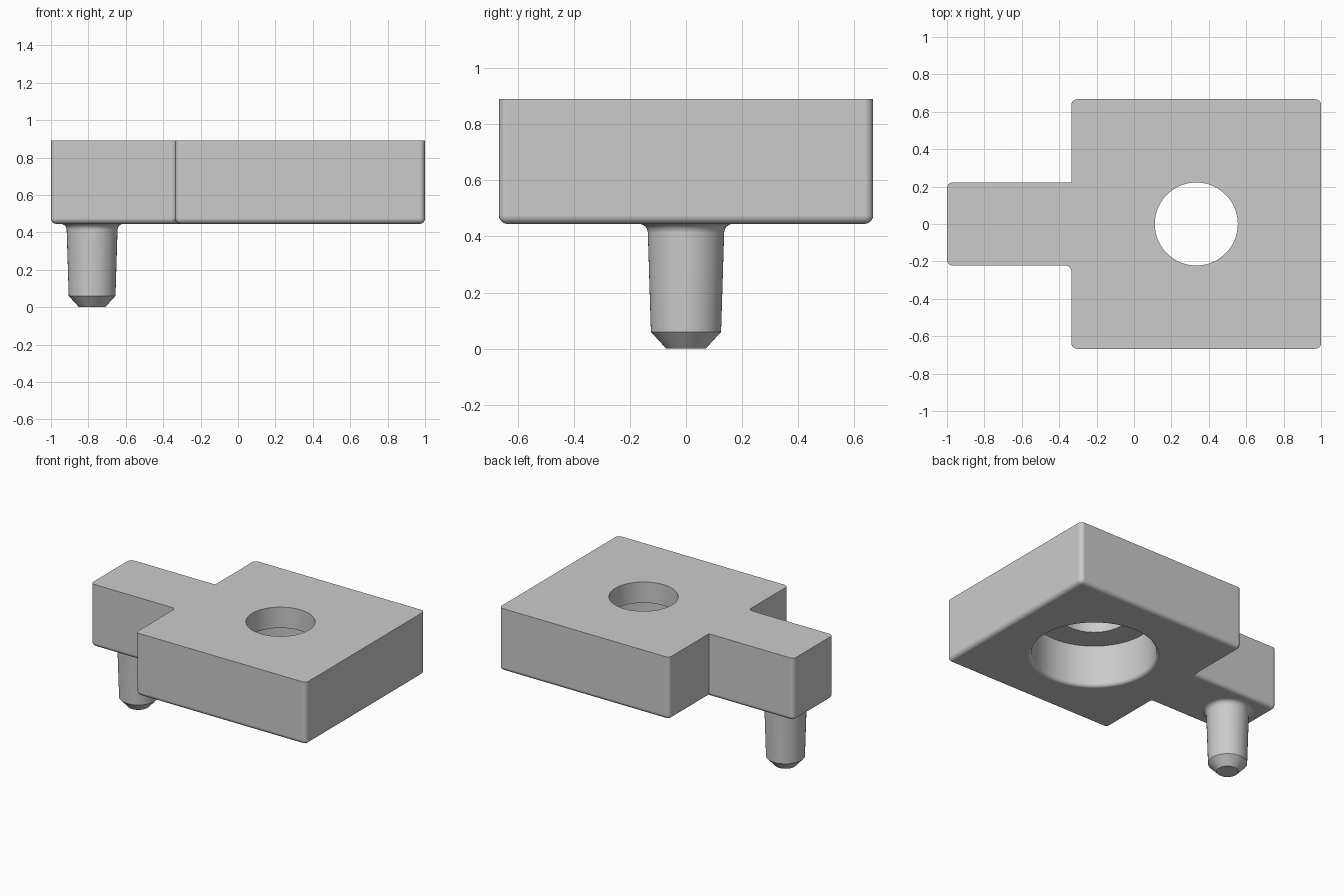
import bpy, bmesh, math

if "Cube" in bpy.data.objects:
    bpy.data.objects.remove(bpy.data.objects["Cube"])

BOTTOM, TOP = 0.445, 0.89
ROUND = 0.03

grey = bpy.data.materials.new("plain grey")
grey.diffuse_color = (0.6, 0.6, 0.6, 1)
grey.use_nodes = True
grey.node_tree.nodes["Principled BSDF"].inputs["Base Color"].default_value = grey.diffuse_color


def make_object(name, bm):
    bmesh.ops.recalc_face_normals(bm, faces=bm.faces)
    mesh = bpy.data.meshes.new(name)
    bm.to_mesh(mesh)
    bm.free()
    mesh.materials.append(grey)
    obj = bpy.data.objects.new(name, mesh)
    bpy.context.collection.objects.link(obj)
    return obj


def lathe(name, profile, x, sides=64):
    """Revolve (radius, z) points about a vertical axis and cap both ends."""
    bm = bmesh.new()
    rings = []
    for r, z in profile:
        angles = [2 * math.pi * i / sides for i in range(sides)]
        rings.append([bm.verts.new((x + r * math.cos(a), r * math.sin(a), z)) for a in angles])
    for low, high in zip(rings, rings[1:]):
        for i in range(sides):
            j = (i + 1) % sides
            bm.faces.new((low[i], low[j], high[j], high[i]))
    bm.faces.new(rings[0][::-1])
    bm.faces.new(rings[-1])
    return make_object(name, bm)


def flare(r, z, size, direction, steps=6):
    """Quarter-round from wall radius r out to r + size, ending at height z."""
    points = []
    for i in range(steps + 1):
        a = math.pi / 2 * i / steps
        points.append((r + size * (1 - math.cos(a)), z - direction * size * (1 - math.sin(a))))
    return points


def finish(obj):
    bpy.ops.object.select_all(action='DESELECT')
    obj.select_set(True)
    bpy.context.view_layer.objects.active = obj
    for mod in list(obj.modifiers):
        bpy.ops.object.modifier_apply(modifier=mod.name)
    bpy.ops.object.shade_smooth_by_angle(angle=math.radians(30))
    weighted = obj.modifiers.new("weighted normals", 'WEIGHTED_NORMAL')
    weighted.keep_sharp = True


# Block with a narrow arm, extruded from one outline
outline = [(-1, -0.222), (-0.335, -0.222), (-0.335, -0.667), (1, -0.667),
           (1, 0.667), (-0.335, 0.667), (-0.335, 0.222), (-1, 0.222)]
bm = bmesh.new()
base = bm.faces.new([bm.verts.new((x, y, BOTTOM)) for x, y in outline])
sides = bmesh.ops.extrude_face_region(bm, geom=[base], use_keep_orig=True)
for v in [g for g in sides["geom"] if isinstance(g, bmesh.types.BMVert)]:
    v.co.z = TOP
bmesh.ops.recalc_face_normals(bm, faces=bm.faces)

# Round the bottom rim and all upright edges except the rear inner corner
rounded = []
for e in bm.edges:
    a, b = e.verts
    upright = abs(a.co.z - b.co.z) > 0.1
    rear_inner = abs(a.co.x + 0.335) < 0.01 and abs(a.co.y - 0.222) < 0.01
    if (upright and not rear_inner) or max(a.co.z, b.co.z) < BOTTOM + 0.01:
        rounded.append(e)
bmesh.ops.bevel(bm, geom=rounded, offset=ROUND, segments=5, profile=0.5,
                affect='EDGES', clamp_overlap=True)
block = make_object("block", bm)

# Stepped hole: wide recess with a rounded mouth below, narrow bore above
LEDGE = BOTTOM + 0.297
mouth = flare(0.40, BOTTOM, 0.025, -1)[::-1]
cutter = lathe("hole_cutter", [(0.425, BOTTOM - 0.1)] + mouth +
               [(0.40, LEDGE), (0.222, LEDGE), (0.222, TOP + 0.1)], 0.333)
cutter.hide_render = True
cutter.hide_set(True)
cut = block.modifiers.new("stepped hole", 'BOOLEAN')
cut.operation = 'DIFFERENCE'
cut.solver = 'EXACT'
cut.object = cutter
finish(block)

# Tapered peg with a chamfered tip and a flared root
peg = lathe("peg", [(0.07, 0), (0.125, 0.06)] + flare(0.136, BOTTOM, 0.032, 1)
            + [(0.168, BOTTOM + 0.01)], -0.78)
finish(peg)
